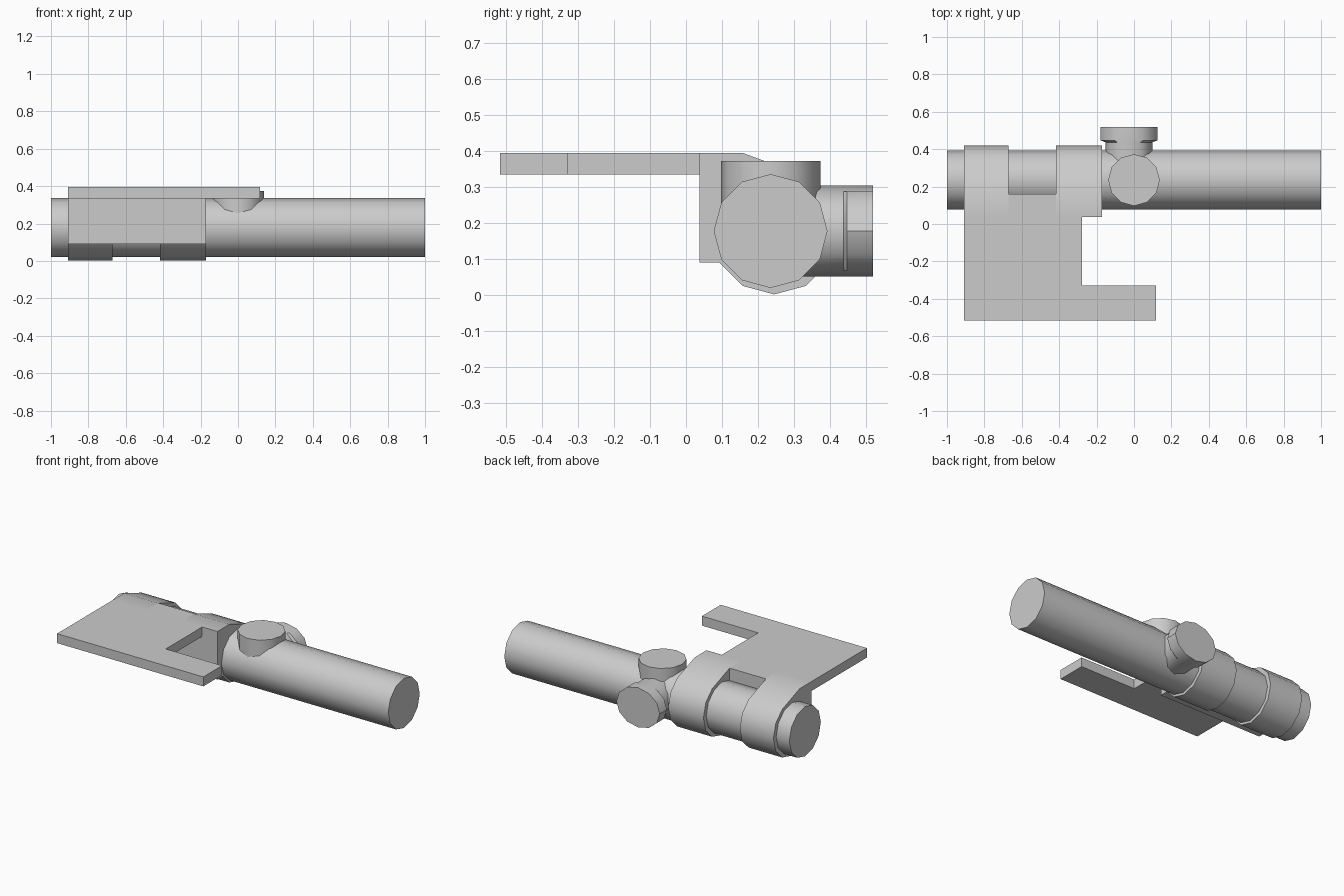
import bpy, bmesh, math
from mathutils import Vector

if "Cube" in bpy.data.objects:
    bpy.data.objects.remove(bpy.data.objects["Cube"])

CY, CZ = 0.235, 0.178   # tube axis


def make(name, bm, smooth=True):
    bmesh.ops.recalc_face_normals(bm, faces=bm.faces)
    me = bpy.data.meshes.new(name)
    bm.to_mesh(me)
    bm.free()
    ob = bpy.data.objects.new(name, me)
    bpy.context.collection.objects.link(ob)
    if smooth:
        bpy.ops.object.select_all(action='DESELECT')
        ob.select_set(True)
        bpy.context.view_layer.objects.active = ob
        bpy.ops.object.shade_smooth_by_angle(angle=math.radians(35))
    return ob


def loft(name, rings, u, v, sides=12):
    """Closed skin through (centre, radius_u, radius_v) ellipses."""
    u, v = Vector(u), Vector(v)
    bm = bmesh.new()
    loops = []
    for c, ru, rv in rings:
        loops.append([bm.verts.new(Vector(c) + u * ru * math.cos(a) + v * rv * math.sin(a))
                      for a in (2 * math.pi * i / sides for i in range(sides))])
    for a, b in zip(loops, loops[1:]):
        for i in range(sides):
            j = (i + 1) % sides
            bm.faces.new((a[i], a[j], b[j], b[i]))
    bm.faces.new(loops[0])
    bm.faces.new(loops[-1])
    return make(name, bm)


def extrude(name, points, vec, smooth=True):
    bm = bmesh.new()
    face = bm.faces.new([bm.verts.new(p) for p in points])
    geo = bmesh.ops.extrude_face_region(bm, geom=[face])['geom']
    bmesh.ops.translate(bm, vec=vec, verts=[g for g in geo if isinstance(g, bmesh.types.BMVert)])
    return make(name, bm, smooth)


# Main tube
loft("main_tube", [((x, CY, CZ), 0.158, 0.158) for x in (-1, 1)], (0, 1, 0), (0, 0, 1))

# Top adjustment knob
loft("top_knob", [((0, CY, z), 0.138, 0.138) for z in (CZ, 0.373)], (1, 0, 0), (0, 1, 0))

# Side adjustment knob with a wider cap
side = [(0.235, 0.125), (0.437, 0.125), (0.447, 0.152), (0.519, 0.152)]
loft("side_knob", [((-0.027, y, CZ), rx, 0.126) for y, rx in side], (1, 0, 0), (0, 0, 1))

# Two clamp rings with the front wall, joined by a short bridge block
ring = [(0.037, 0.395), (0.157, 0.395)]
for deg in range(60, -151, -30):
    a = math.radians(deg)
    ring.append((0.245 + 0.176 * math.cos(a), CZ + 0.176 * math.sin(a)))
ring.append((0.037, 0.09))
bridge = [(0.037, 0.395), (0.16, 0.395), (0.16, 0.09), (0.037, 0.09)]
for name, prof, x0, x1 in (("rear_clamp", ring, -0.908, -0.672),
                           ("clamp_bridge", bridge, -0.672, -0.417),
                           ("front_clamp", ring, -0.417, -0.17)):
    extrude(name, [(x0, y, z) for y, z in prof], (x1 - x0, 0, 0))

# Flat mounting plate with a projecting arm
plate = [(-0.908, 0.037), (-0.908, -0.516), (0.118, -0.516), (0.118, -0.328),
         (-0.277, -0.328), (-0.277, 0.037)]
extrude("mount_plate", [(x, y, 0.335) for x, y in plate], (0, 0, 0.06), smooth=False)
